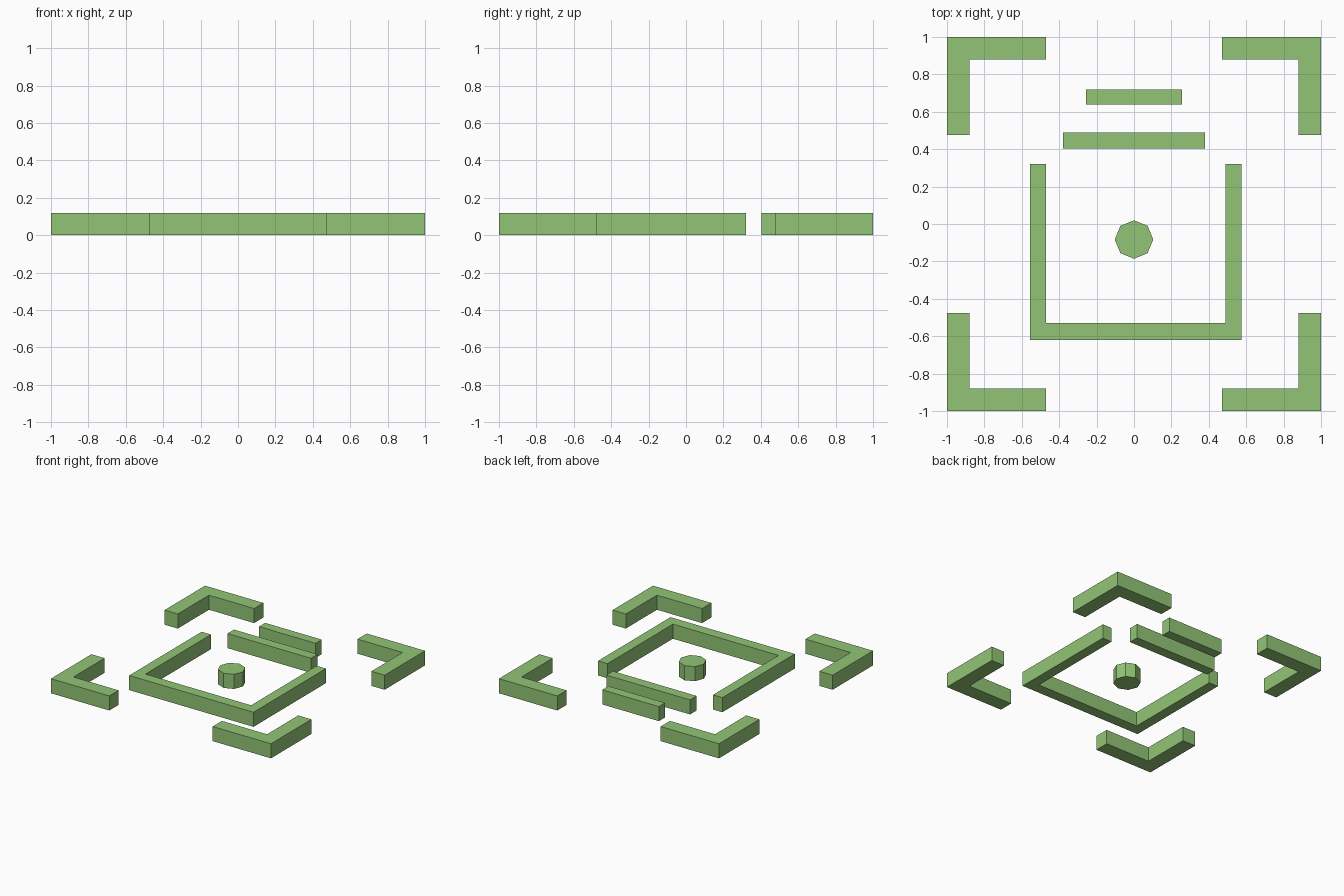
import bpy, bmesh, math

if "Cube" in bpy.data.objects:
    bpy.data.objects.remove(bpy.data.objects["Cube"])

HEIGHT = 0.12
mat = bpy.data.materials.new("green")
mat.diffuse_color = (0.29, 0.56, 0.18, 1)
mat.use_nodes = True
mat.node_tree.nodes["Principled BSDF"].inputs["Base Color"].default_value = mat.diffuse_color


def prism(name, outline):
    """Extrude a counter-clockwise outline from the ground up to HEIGHT."""
    bm = bmesh.new()
    base = bm.faces.new([bm.verts.new((x, y, 0)) for x, y in outline])
    top = bmesh.ops.extrude_face_region(bm, geom=[base], use_keep_orig=True)
    verts = [v for v in top["geom"] if isinstance(v, bmesh.types.BMVert)]
    bmesh.ops.translate(bm, verts=verts, vec=(0, 0, HEIGHT))
    bmesh.ops.recalc_face_normals(bm, faces=bm.faces[:])
    mesh = bpy.data.meshes.new(name)
    bm.to_mesh(mesh)
    bm.free()
    mesh.materials.append(mat)
    obj = bpy.data.objects.new(name, mesh)
    bpy.context.collection.objects.link(obj)
    return obj


def bar(name, x0, x1, y0, y1):
    return prism(name, [(x0, y0), (x1, y0), (x1, y1), (x0, y1)])


# L-shaped corner brackets, mirrored to all four corners
brackets = prism("corner_brackets", [(0.47, 0.88), (0.88, 0.88), (0.88, 0.475),
                                     (1, 0.475), (1, 1), (0.47, 1)])
mirror = brackets.modifiers.new("mirror", 'MIRROR')
mirror.use_axis = (True, True, False)

# U-shaped frame, open at the back
prism("open_frame", [(-0.555, -0.62), (0.575, -0.62), (0.575, 0.32), (0.49, 0.32),
                     (0.49, -0.53), (-0.47, -0.53), (-0.47, 0.32), (-0.555, 0.32)])

# Two bars behind the frame
bar("long_bar", -0.38, 0.38, 0.405, 0.49)
bar("short_bar", -0.257, 0.257, 0.64, 0.72)

# Octagonal centre stud
prism("centre_stud", [(0.103 * math.cos(i * math.pi / 4),
                       -0.083 + 0.103 * math.sin(i * math.pi / 4)) for i in range(8)])
